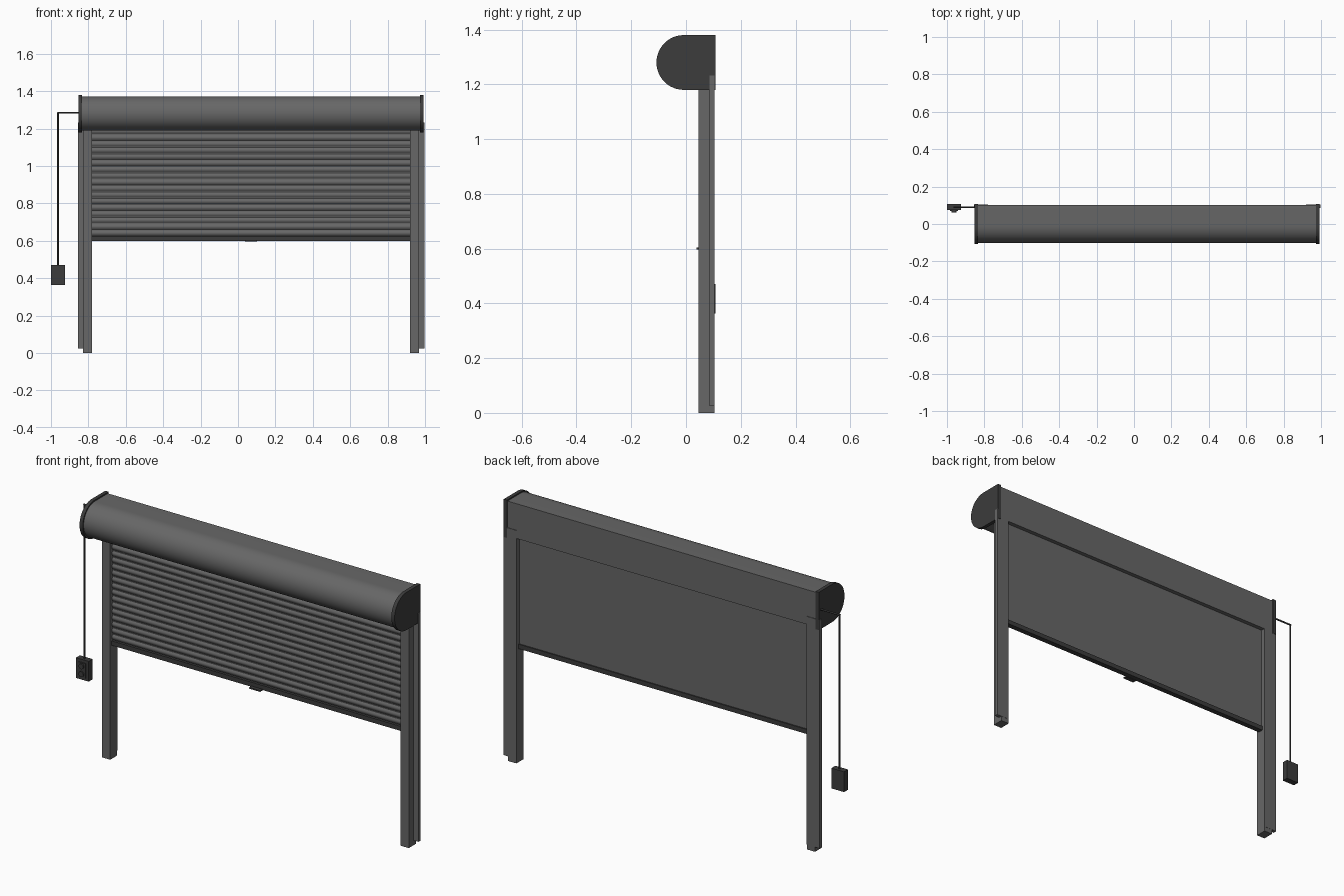
import bpy, bmesh, math
from mathutils import Vector

if "Cube" in bpy.data.objects:
    bpy.data.objects.remove(bpy.data.objects["Cube"])

CX = 0.07  # centre line of the shutter itself


def material(name, v):
    m = bpy.data.materials.new(name)
    m.diffuse_color = (v, v, v, 1)
    m.use_nodes = True
    m.node_tree.nodes["Principled BSDF"].inputs["Base Color"].default_value = m.diffuse_color
    return m


GREY = material("mid grey", 0.135)
DARK = material("dark grey", 0.045)


def finish(name, bm, mat, smooth=False):
    bmesh.ops.recalc_face_normals(bm, faces=bm.faces)
    me = bpy.data.meshes.new(name)
    bm.to_mesh(me)
    bm.free()
    ob = bpy.data.objects.new(name, me)
    bpy.context.collection.objects.link(ob)
    me.materials.append(mat)
    if smooth:
        bpy.ops.object.select_all(action='DESELECT')
        bpy.context.view_layer.objects.active = ob
        ob.select_set(True)
        bpy.ops.object.shade_smooth_by_angle(angle=math.radians(35))
    return ob


def extrude_x(name, profile, x0, x1, mat, smooth=False):
    """Extrude a closed (y, z) profile along x."""
    bm = bmesh.new()
    f = bm.faces.new([bm.verts.new((x0, y, z)) for y, z in profile])
    r = bmesh.ops.extrude_face_region(bm, geom=[f])
    vs = [g for g in r["geom"] if isinstance(g, bmesh.types.BMVert)]
    bmesh.ops.translate(bm, verts=vs, vec=(x1 - x0, 0, 0))
    return finish(name, bm, mat, smooth)


def box(name, x0, x1, y0, y1, z0, z1, mat):
    return extrude_x(name, [(y0, z0), (y1, z0), (y1, z1), (y0, z1)], x0, x1, mat)


def rod(name, a, b, r, mat, segs=12):
    a, b = Vector(a), Vector(b)
    bm = bmesh.new()
    bmesh.ops.create_cone(bm, cap_ends=True, segments=segs, radius1=r, radius2=r,
                          depth=(b - a).length)
    rot = (b - a).to_track_quat('Z', 'Y').to_matrix()
    bmesh.ops.rotate(bm, verts=bm.verts, matrix=rot)
    bmesh.ops.translate(bm, verts=bm.verts, vec=(a + b) / 2)
    return finish(name, bm, mat, True)


def d_profile(back, front, z0, z1, n=24):
    """Flat back, half-round front."""
    r = (z1 - z0) / 2
    cy, cz = front + r, (z0 + z1) / 2
    arc = [(cy - r * math.sin(math.pi * i / n), cz + r * math.cos(math.pi * i / n))
           for i in range(n + 1)]
    return [(back, z1)] + arc + [(back, z0)]


# Roller housing with rounded front
extrude_x("housing", d_profile(0.102, -0.101, 1.189, 1.373), CX - 0.91, CX + 0.91, GREY, True)

# Parts repeated on both sides
for s, side in ((-1, "left"), (1, "right")):
    def sbox(name, a, b, *rest):
        x = sorted((CX + s * a, CX + s * b))
        box(f"{side}_{name}", x[0], x[1], *rest)
    x = sorted((CX + s * 0.903, CX + s * 0.922))
    extrude_x(f"{side}_end_cap", d_profile(0.107, -0.108, 1.18, 1.38), x[0], x[1], DARK, True)
    sbox("guide_rail", 0.85, 0.898, 0.045, 0.104, 0.0, 1.192, GREY)
    sbox("rail_flange", 0.85, 0.926, 0.086, 0.105, 0.025, 1.233, GREY)

# Slatted curtain: flat back, bulged slats with a groove between them
N, Z0, Z1 = 17, 0.622, 1.2
pitch = (Z1 - Z0) / N
profile = [(0.080, Z1), (0.080, Z0)]
for i in range(N):
    z = Z0 + i * pitch
    profile += [(0.071, z), (0.071, z + 0.15 * pitch)]
    for k in range(7):
        t = k / 6
        profile.append((0.067 - 0.007 * math.sin(math.pi * t), z + pitch * (0.15 + 0.85 * t)))
profile.append((0.071, Z1))
extrude_x("slat_curtain", profile, CX - 0.855, CX + 0.855, GREY, True)

# Bottom bar and pull handle
box("bottom_bar", CX - 0.852, CX + 0.852, 0.058, 0.086, 0.6, 0.624, DARK)
box("pull_handle", CX - 0.032, CX + 0.032, 0.039, 0.062, 0.597, 0.604, DARK)

# Control cord and switch box
SX, SY = -0.962, 0.09
rod("cord_outlet", (CX - 0.92, SY, 1.284), (SX + 0.03, SY, 1.284), 0.0045, DARK)
rod("cord_horizontal", (SX + 0.04, SY, 1.284), (SX - 0.004, SY, 1.284), 0.0045, DARK)
rod("cord_vertical", (SX, SY, 1.287), (SX, SY, 0.465), 0.0045, DARK)
box("switch_box", -1.0, -0.926, 0.074, 0.107, 0.363, 0.47, DARK)
box("switch_plate", -0.985, -0.941, 0.069, 0.076, 0.378, 0.455, DARK)
for name, z in (("up_button", 0.437), ("down_button", 0.396)):
    rod(name, (-0.963, 0.062, z), (-0.963, 0.072, z), 0.014, DARK, 20)
